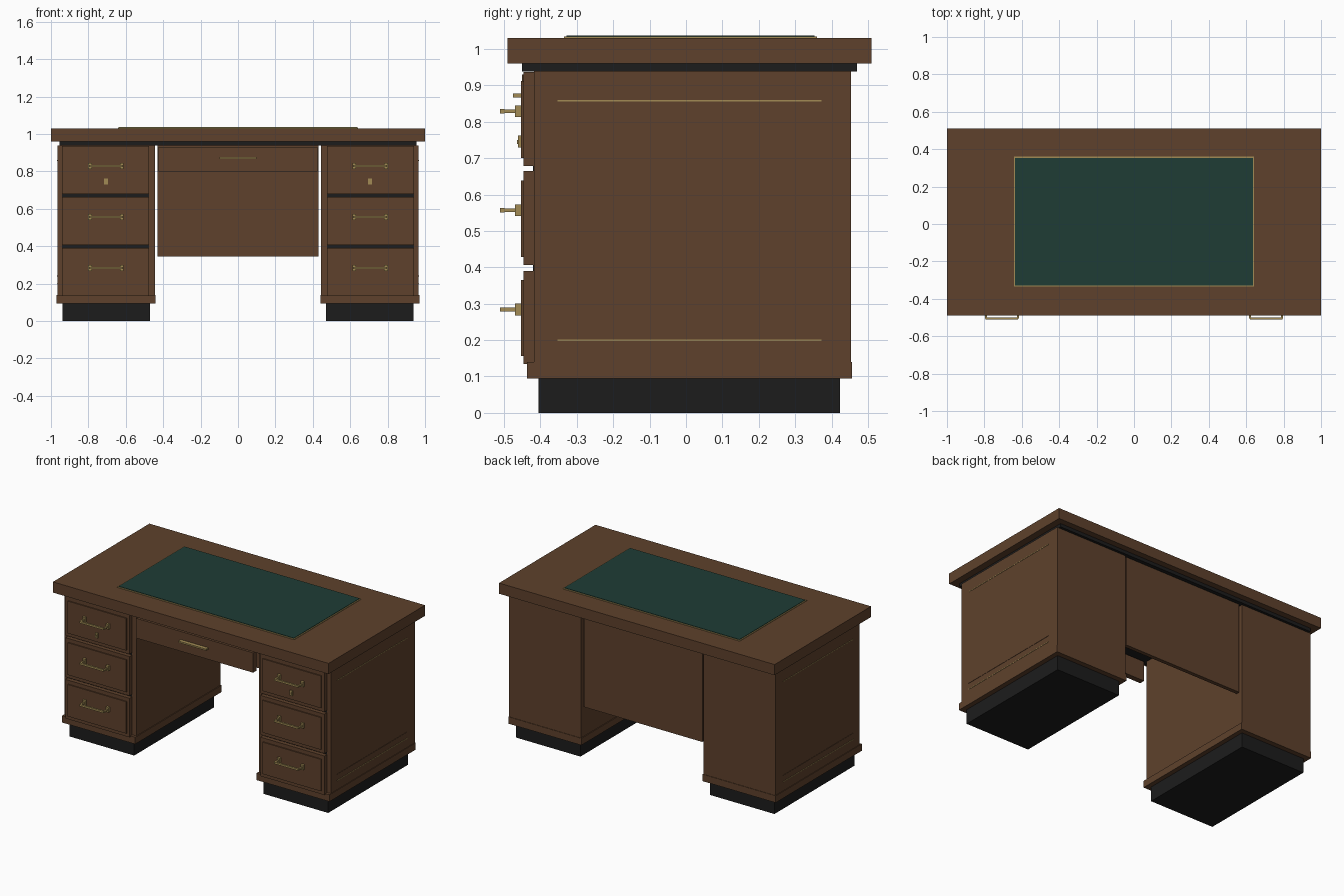
import bpy, bmesh

if "Cube" in bpy.data.objects:
    bpy.data.objects.remove(bpy.data.objects["Cube"])


def material(name, rgb):
    m = bpy.data.materials.new(name)
    m.diffuse_color = (*rgb, 1)
    m.use_nodes = True
    m.node_tree.nodes["Principled BSDF"].inputs["Base Color"].default_value = m.diffuse_color
    return m


WOOD = material("walnut", (0.112, 0.053, 0.025))
BLACK = material("black", (0.012, 0.012, 0.012))
BRASS = material("brass", (0.36, 0.26, 0.09))
GREEN = material("green_leather", (0.013, 0.046, 0.036))


def box(name, x, y, z, mat):
    """Box from (min, max) ranges along each axis."""
    bm = bmesh.new()
    bmesh.ops.create_cube(bm, size=1)
    for v in bm.verts:
        v.co = [r[0] if c < 0 else r[1] for c, r in zip(v.co, (x, y, z))]
    me = bpy.data.meshes.new(name)
    bm.to_mesh(me)
    bm.free()
    me.materials.append(mat)
    ob = bpy.data.objects.new(name, me)
    bpy.context.collection.objects.link(ob)
    return ob


# Desktop with leather writing pad
box("desktop", (-1, 1), (-0.49, 0.51), (0.96, 1.03), WOOD)
box("under_top_band", (-0.955, 0.955), (-0.45, 0.47), (0.938, 0.96), BLACK)
box("pad_border", (-0.642, 0.642), (-0.335, 0.36), (1.03, 1.034), BRASS)
box("writing_pad", (-0.635, 0.635), (-0.328, 0.353), (1.03, 1.037), GREEN)

# Modesty panel and centre drawer
box("modesty_panel", (-0.43, 0.43), (0.42, 0.445), (0.345, 0.94), WOOD)
box("centre_drawer", (-0.425, 0.425), (-0.45, -0.415), (0.80, 0.93), WOOD)
box("centre_drawer_pull", (-0.1, 0.1), (-0.475, -0.45), (0.867, 0.877), BRASS)


def pedestal(side, s):
    def part(name, x, y, z, mat):
        box(f"{side}_{name}", sorted((s * x[0], s * x[1])), y, z, mat)

    part("plinth", (0.47, 0.938), (-0.405, 0.423), (0, 0.097), BLACK)
    part("base_moulding", (0.44, 0.97), (-0.437, 0.456), (0.095, 0.14), WOOD)
    part("carcass", (0.445, 0.966), (-0.418, 0.453), (0.138, 0.94), WOOD)

    # Thin inlay lines on the outer side
    for i, (z, mat) in enumerate(((0.858, BRASS), (0.2, BRASS), (0.241, WOOD))):
        part(f"side_inlay_{i}", (0.96, 0.968), (-0.353, 0.372), (z - 0.002, z + 0.002), mat)

    # Dark gaps between drawers
    for i, z in enumerate(((0.39, 0.406), (0.664, 0.679))):
        part(f"drawer_gap_{i}", (0.475, 0.94), (-0.42, -0.41), z, BLACK)

    # Drawers with raised panel and bar handle
    mid = 0.706
    for i, (z0, z1) in enumerate(((0.134, 0.39), (0.406, 0.664), (0.679, 0.937))):
        part(f"drawer_{i}", (0.475, 0.94), (-0.447, -0.416), (z0, z1), WOOD)
        part(f"drawer_panel_{i}", (0.494, 0.919), (-0.454, -0.445), (z0 + 0.022, z1 - 0.025), WOOD)
        h = 0.284 + 0.2725 * i
        for j, dx in enumerate((-0.085, 0.085)):
            x = mid + dx
            part(f"handle_plate_{i}_{j}", (x - 0.01, x + 0.01), (-0.47, -0.452), (h - 0.016, h + 0.016), BRASS)
            part(f"handle_post_{i}_{j}", (x - 0.005, x + 0.005), (-0.505, -0.468), (h - 0.005, h + 0.005), BRASS)
        part(f"handle_bar_{i}", (mid - 0.087, mid + 0.087), (-0.511, -0.499), (h - 0.006, h + 0.006), BRASS)

    # Lock on the top drawer
    part("lock_plate", (mid - 0.01, mid + 0.01), (-0.461, -0.452), (0.729, 0.762), BRASS)
    part("lock_barrel", (mid - 0.004, mid + 0.004), (-0.465, -0.46), (0.739, 0.75), BRASS)


for side, s in (("left", -1), ("right", 1)):
    pedestal(side, s)
